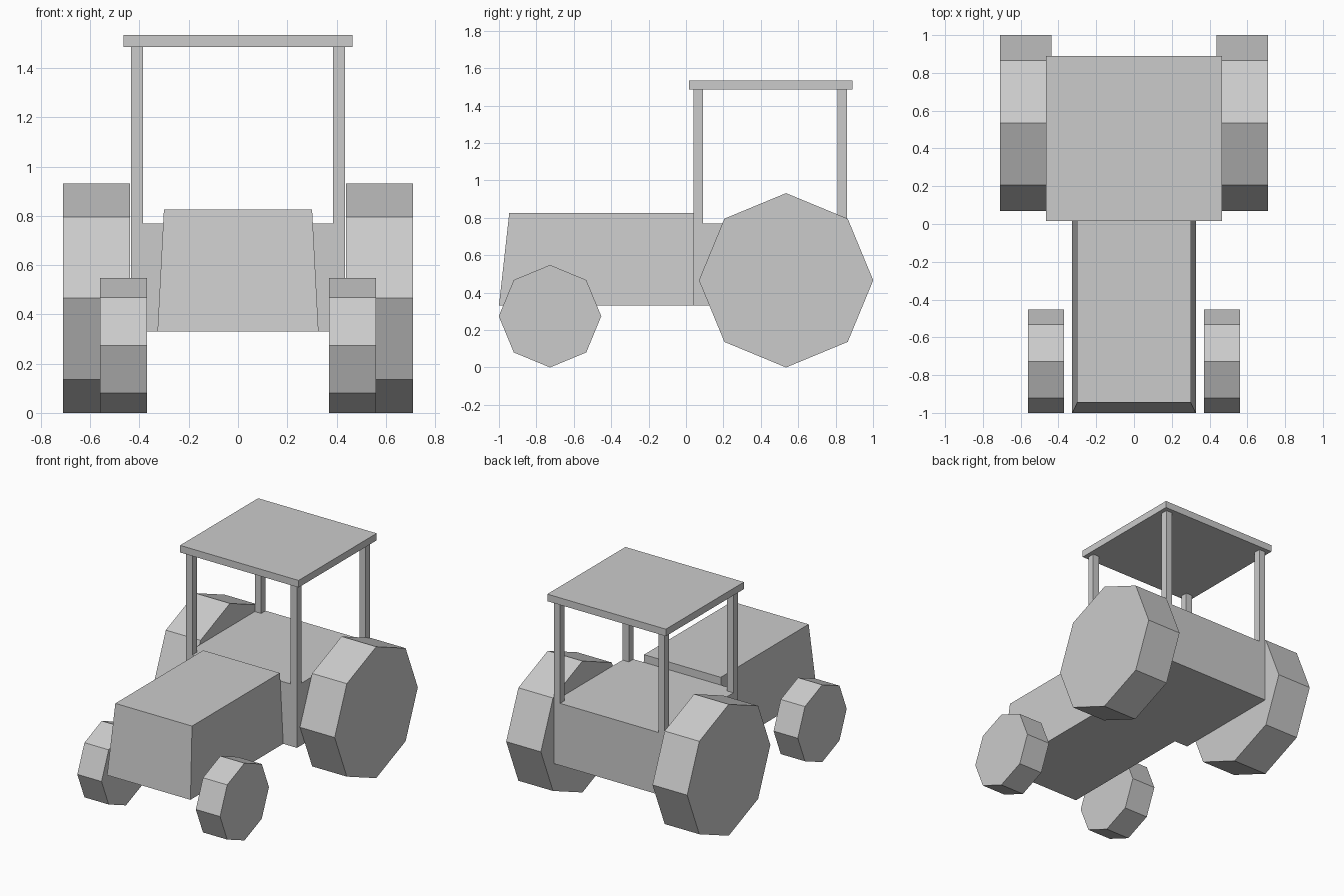
import bpy
import bmesh
import math
from mathutils import Matrix

cube = bpy.data.objects.get("Cube")
if cube:
    bpy.data.objects.remove(cube, do_unlink=True)

grey = bpy.data.materials.new("plain grey")
grey.use_nodes = True
COLOUR = (0.6, 0.6, 0.6, 1)
grey.diffuse_color = COLOUR
grey.node_tree.nodes["Principled BSDF"].inputs["Base Color"].default_value = COLOUR


def add_object(name, bm):
    bmesh.ops.recalc_face_normals(bm, faces=bm.faces)
    mesh = bpy.data.meshes.new(name)
    bm.to_mesh(mesh)
    bm.free()
    mesh.materials.append(grey)
    obj = bpy.data.objects.new(name, mesh)
    bpy.context.collection.objects.link(obj)
    return obj


def box_mesh(x, y, z):
    """Box between (min, max) pairs on each axis."""
    bm = bmesh.new()
    bmesh.ops.create_cube(bm, size=1)
    for v in bm.verts:
        v.co = [a if c < 0 else b for c, (a, b) in zip(v.co, (x, y, z))]
    return bm


def wheel(name, side, inner, outer, y, radius):
    """Eight-sided wheel resting on the ground with a corner at the bottom."""
    bm = bmesh.new()
    bmesh.ops.create_cone(bm, cap_ends=True, segments=8, radius1=radius,
                          radius2=radius, depth=outer - inner)
    place = Matrix.Translation((side * (inner + outer) / 2, y, radius))
    bmesh.ops.transform(bm, matrix=place @ Matrix.Rotation(math.pi / 2, 4, "Y"),
                        verts=bm.verts)
    add_object(name, bm)


# Cab base and flat roof
add_object("cab_base", box_mesh((-0.435, 0.435), (0.04, 0.86), (0.33, 0.77)))
add_object("roof", box_mesh((-0.465, 0.465), (0.015, 0.89), (1.485, 1.535)))

# Hood narrows towards the top and its nose leans back
hood = box_mesh((-0.327, 0.327), (-1.0, 0.04), (0.33, 0.825))
for v in hood.verts:
    if v.co.z > 0.5:
        v.co.x *= 0.92
        if v.co.y < 0:
            v.co.y = -0.945
add_object("hood", hood)

# Mirrored roof posts and wheels
for side, label in ((1, "left"), (-1, "right")):
    x = sorted((side * 0.385, side * 0.435))
    for end, y in (("front", 0.04), ("rear", 0.81)):
        add_object(f"{end}_{label}_post", box_mesh(x, (y, y + 0.05), (0.77, 1.485)))
    wheel(f"rear_{label}_wheel", side, 0.438, 0.71, 0.535, 0.466)
    wheel(f"front_{label}_wheel", side, 0.37, 0.56, -0.727, 0.274)
